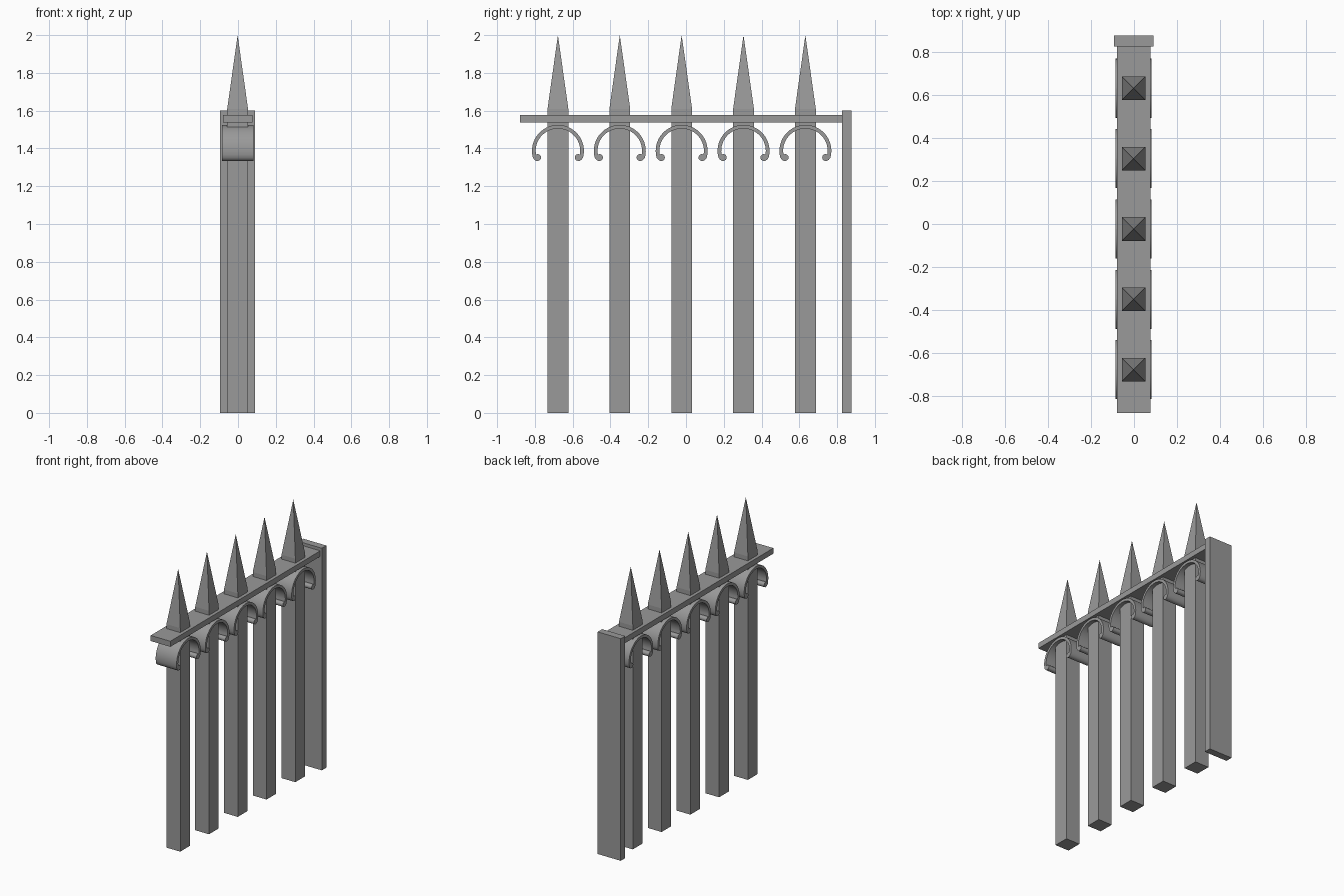
import bpy
import bmesh
import math

if "Cube" in bpy.data.objects:
    bpy.data.objects.remove(bpy.data.objects["Cube"])

iron = bpy.data.materials.new("grey_iron")
iron.diffuse_color = (0.32, 0.32, 0.32, 1)
iron.use_nodes = True
iron.node_tree.nodes["Principled BSDF"].inputs["Base Color"].default_value = iron.diffuse_color


def finish(name, bm):
    """Turn a bmesh into a named object with the shared material."""
    bmesh.ops.recalc_face_normals(bm, faces=bm.faces)
    mesh = bpy.data.meshes.new(name)
    bm.to_mesh(mesh)
    bm.free()
    mesh.materials.append(iron)
    obj = bpy.data.objects.new(name, mesh)
    bpy.context.collection.objects.link(obj)
    return obj


def box(name, x0, x1, y0, y1, z0, z1):
    bm = bmesh.new()
    bmesh.ops.create_cube(bm, size=1)
    for v in bm.verts:
        v.co = ((x0 + x1) / 2 + v.co.x * (x1 - x0),
                (y0 + y1) / 2 + v.co.y * (y1 - y0),
                (z0 + z1) / 2 + v.co.z * (z1 - z0))
    return finish(name, bm)


def extrude_profile(name, points, x0, x1):
    """Extrude a closed (y, z) outline along x."""
    bm = bmesh.new()
    face = bm.faces.new([bm.verts.new((x0, y, z)) for y, z in points])
    out = bmesh.ops.extrude_face_region(bm, geom=[face])
    moved = [g for g in out["geom"] if isinstance(g, bmesh.types.BMVert)]
    bmesh.ops.translate(bm, vec=(x1 - x0, 0, 0), verts=moved)
    obj = finish(name, bm)
    bpy.ops.object.select_all(action="DESELECT")
    obj.select_set(True)
    bpy.context.view_layer.objects.active = obj
    bpy.ops.object.shade_smooth_by_angle(angle=math.radians(35))
    return obj


def picket(name, yc, half=0.055, shoulder=1.61, tip=1.995):
    """Square bar whose top is drawn into a long pyramid point."""
    bm = bmesh.new()
    corners = [(-half, -half), (half, -half), (half, half), (-half, half)]
    low = [bm.verts.new((x - 0.002, yc + y, 0)) for x, y in corners]
    top = [bm.verts.new((x - 0.002, yc + y, shoulder)) for x, y in corners]
    apex = bm.verts.new((-0.002, yc, tip + 0.005))
    bm.faces.new(low)
    for i in range(4):
        j = (i + 1) % 4
        bm.faces.new((low[i], low[j], top[j], top[i]))
        bm.faces.new((top[i], top[j], apex))
    return finish(name, bm)


def scroll_outline(yc, zc=1.387, outer=0.1375, inner=0.118):
    """Horseshoe strip ending in a small round curl at each foot."""
    curl_y, curl_z, curl_r = 0.107, 1.352, 0.018
    half = [(outer * math.sin(a), zc + outer * math.cos(a))
            for a in (math.radians(t) for t in range(0, 106, 7))]
    half += [(0.125, 1.341), (0.117, 1.335)]
    # Round the curl from its underside to the inner side of the strip
    half += [(curl_y + curl_r * math.cos(a), curl_z + curl_r * math.sin(a))
             for a in (math.radians(t) for t in range(270, 59, -21))]
    half += [(inner * math.sin(a), zc + inner * math.cos(a))
             for a in (math.radians(t) for t in range(91, -1, -7))]
    # Mirror: outer side of the far half is walked in reverse
    mirrored = [(-y, z) for y, z in reversed(half[1:-1])]
    return [(yc + y, z) for y, z in half + mirrored]


# Pickets with a scroll ornament around each
for n in range(5):
    y = -0.678 + n * 0.3275
    picket(f"picket_{n + 1}", y)
    outline = scroll_outline(y)
    half_len = len(outline) // 2 + 1
    # Two mirrored halves keep the horseshoe outline simple
    right = outline[:half_len]
    left = [(2 * y - a, b) for a, b in right]
    extrude_profile(f"scroll_right_{n + 1}", right, -0.085, 0.081)
    extrude_profile(f"scroll_left_{n + 1}", left, -0.085, 0.081)

# Horizontal rail and the flat end post
box("top_rail", -0.08, 0.077, -0.88, 0.826, 1.538, 1.578)
box("end_post", -0.094, 0.09, 0.826, 0.877, 0, 1.6)
